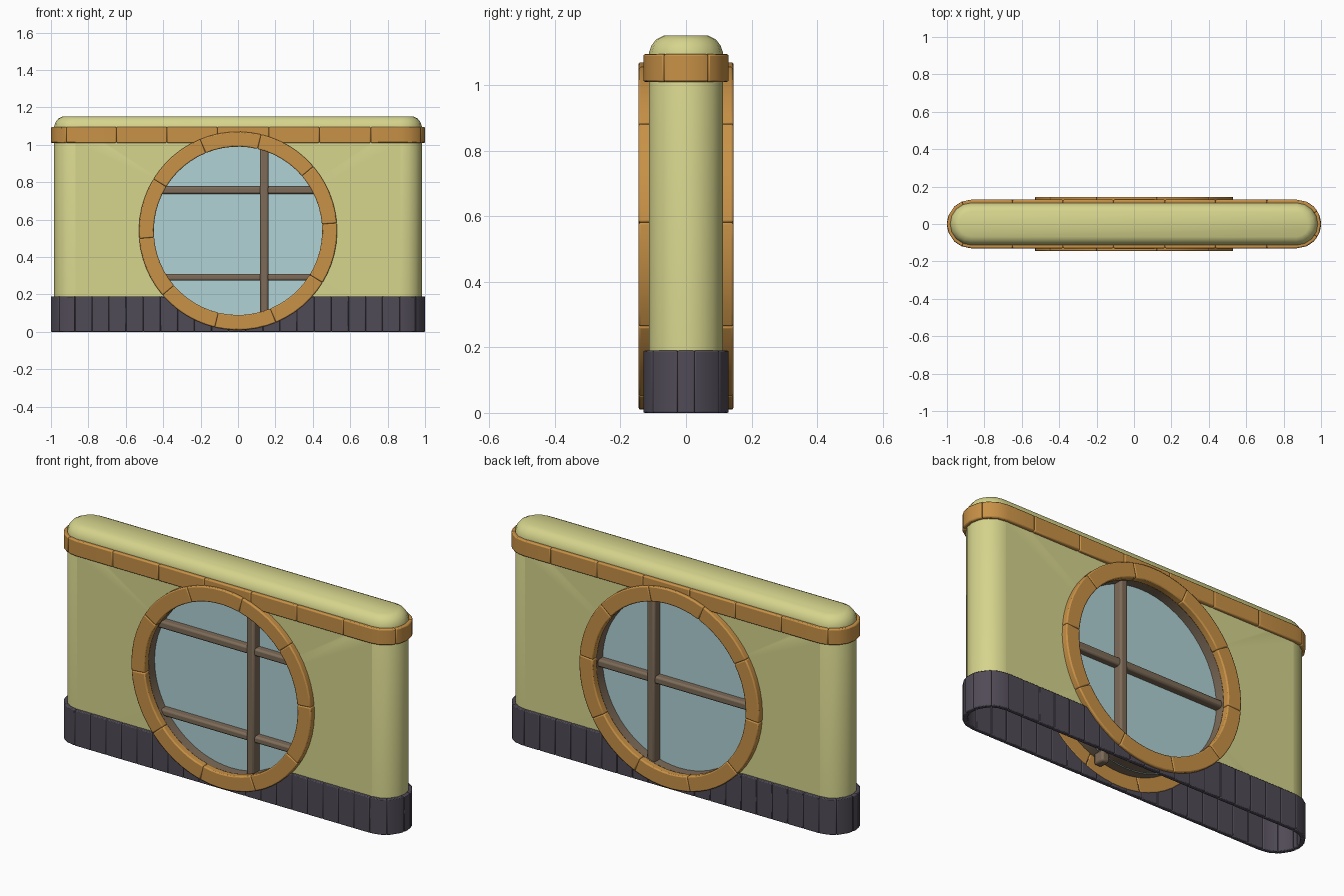
import bpy, bmesh, math
from math import pi, sin, cos, sqrt

if "Cube" in bpy.data.objects:
    bpy.data.objects.remove(bpy.data.objects["Cube"])

C = 0.87            # centre of the rounded ends
R = 0.13            # radius of trim around the ends
RW = 0.113          # radius of wall ends
ZC = 0.54           # window centre height
HOLE = 0.46
L = 2 * C + pi * R  # half perimeter of the trim path


def material(name, rgb):
    m = bpy.data.materials.new(name)
    m.diffuse_color = (*rgb, 1)
    m.use_nodes = True
    m.node_tree.nodes["Principled BSDF"].inputs["Base Color"].default_value = m.diffuse_color
    return m


PLASTER = material("pale_yellow_plaster", (0.67, 0.66, 0.265))
ORANGE = material("orange_trim", (0.58, 0.285, 0.062))
STONE = material("dark_slate", (0.080, 0.069, 0.093))
GLASS = material("pale_blue_glass", (0.44, 0.645, 0.665))
WOOD = material("brown_wood", (0.205, 0.147, 0.098))


def finish(bm, name, mat, bevel=0, angle=35, recalc=True):
    bmesh.ops.remove_doubles(bm, verts=bm.verts, dist=1e-5)
    if recalc:
        bmesh.ops.recalc_face_normals(bm, faces=bm.faces)
    me = bpy.data.meshes.new(name)
    bm.to_mesh(me)
    bm.free()
    me.materials.append(mat)
    ob = bpy.data.objects.new(name, me)
    bpy.context.collection.objects.link(ob)
    bpy.ops.object.select_all(action='DESELECT')
    ob.select_set(True)
    bpy.context.view_layer.objects.active = ob
    bpy.ops.object.shade_smooth_by_angle(angle=math.radians(angle))
    if bevel:
        b = ob.modifiers.new("bevel", 'BEVEL')
        b.width, b.segments, b.limit_method = bevel, 2, 'ANGLE'
        b.angle_limit = math.radians(40)
    return ob


def sweep(bm, sections):
    """Closed block from a run of four-point sections."""
    rows = [[bm.verts.new(p) for p in s] for s in sections]
    for a, b in zip(rows, rows[1:]):
        for i in range(4):
            j = (i + 1) % 4
            bm.faces.new((a[i], a[j], b[j], b[i]))
    bm.faces.new(rows[0])
    bm.faces.new(rows[-1])


def path(s, r):
    """Point at distance s round the plan outline, starting at the left tip."""
    s %= 2 * L
    back = s > L
    if back:
        s = 2 * L - s
    q = pi * R / 2
    if s < q:
        x, y = -C - r * cos(s / R), -r * sin(s / R)
    elif s < q + 2 * C:
        x, y = s - q - C, -r
    else:
        f = (s - q - 2 * C) / R
        x, y = C + r * sin(f), -r * cos(f)
    return x, -y if back else y


def trim(name, mat, half_cuts, r_out, z0, top, bevel):
    """Ring of separate blocks round the wall, same cuts front and back."""
    q = pi * R / 2
    knots = [q * i / 4 for i in range(5)]
    knots += [L - k for k in knots]
    knots += [2 * L - k for k in knots]
    knots += [k + 2 * L for k in knots]
    half_cuts = sorted(half_cuts)
    cuts = half_cuts + [2 * L - s for s in reversed(half_cuts)]
    cuts.append(cuts[0] + 2 * L)
    bm = bmesh.new()
    for a, b in zip(cuts, cuts[1:]):
        ss = [a] + sorted({round(k, 5) for k in knots if a + .004 < k < b - .004}) + [b]
        secs = []
        for s in ss:
            xi, yi = path(s, RW - 0.006)
            xo, yo = path(s, r_out)
            z1 = top(xo)
            secs.append([(xi, yi, z0), (xo, yo, z0), (xo, yo, z1), (xi, yi, z1)])
        sweep(bm, secs)
    # blocks touch, so weld nothing: keep them apart
    me_ob = finish_blocks(bm, name, mat, bevel)
    return me_ob


def finish_blocks(bm, name, mat, bevel):
    bmesh.ops.recalc_face_normals(bm, faces=bm.faces)
    me = bpy.data.meshes.new(name)
    bm.to_mesh(me)
    tmp = bmesh.new()
    bm.free()
    tmp.free()
    me.materials.append(mat)
    ob = bpy.data.objects.new(name, me)
    bpy.context.collection.objects.link(ob)
    b = ob.modifiers.new("bevel", 'BEVEL')
    b.width, b.segments, b.limit_method = bevel, 2, 'ANGLE'
    b.angle_limit = math.radians(40)
    bpy.ops.object.select_all(action='DESELECT')
    ob.select_set(True)
    bpy.context.view_layer.objects.active = ob
    bpy.ops.object.shade_smooth_by_angle(angle=math.radians(35))
    return ob


# Wall: open-bottomed shell with a round hole in the front and the back
bm = bmesh.new()
ZT = 1.10
corners = [math.atan2(z - ZC, x) for x in (-C, C) for z in (0, ZT)]
angs = sorted([2 * pi * i / 64 - pi for i in range(64)] + corners)
for y in (-RW, RW):
    inner, outer = [], []
    for t in angs:
        c, s = cos(t), sin(t)
        k = min(C / max(abs(c), 1e-9), ((ZT - ZC) if s > 0 else ZC) / max(abs(s), 1e-9))
        inner.append(bm.verts.new((HOLE * c, y, ZC + HOLE * s)))
        outer.append(bm.verts.new((k * c, y, ZC + k * s)))
    for i in range(len(angs)):
        j = (i + 1) % len(angs)
        bm.faces.new((inner[i], outer[i], outer[j], inner[j]))


def stadium(r):
    a = [-pi / 2 + pi * i / 8 for i in range(9)]
    return [(C + r * cos(t), r * sin(t)) for t in a] + [(-C - r * cos(t), -r * sin(t)) for t in a]


lower = stadium(RW)
for start in (0, 9):       # rounded ends
    lo = [bm.verts.new((x, y, 0)) for x, y in lower[start:start + 9]]
    hi = [bm.verts.new((x, y, ZT)) for x, y in lower[start:start + 9]]
    for i in range(8):
        bm.faces.new((lo[i], lo[i + 1], hi[i + 1], hi[i]))
rows = []                  # rounded top
for inset, z in ((0, ZT), (.008, 1.122), (.022, 1.14), (.046, 1.152)):
    rows.append([bm.verts.new((x, y, z)) for x, y in stadium(RW - inset)])
for a, b in zip(rows, rows[1:]):
    for i in range(18):
        j = (i + 1) % 18
        bm.faces.new((a[i], a[j], b[j], b[i]))
bm.faces.new(rows[-1])
finish(bm, "wall", PLASTER, angle=40)

# Trim band under the top
q = pi * R / 2
band_cuts = [q + C + x for x in (-.65, -.38, -.11, .165, .435, .71)]
band_cuts += [q - R * math.asin(.05 / R), q + 2 * C + R * math.asin(.11 / R)]
trim("top_band", ORANGE, band_cuts, R, 1.01, lambda x: 1.095, 0.006)


# Stone base blocks, cut down where the window ring crosses them
def base_top(x):
    return min(0.19, ZC - sqrt(.49 ** 2 - x * x)) if abs(x) < .49 else 0.19


trim("base_blocks", STONE, [L - .027 - .0914 * k for k in range(24)], R, 0, base_top, 0.004)

# Window rings of ten curved blocks, glass and bars on both sides
for side, sgn in (("front", -1), ("back", 1)):
    bm = bmesh.new()
    for k in range(10):
        secs = []
        for i in range(7):
            t = math.radians(4.5 + 36 * k + 6 * i)
            secs.append([(r * cos(t), sgn * y, ZC + r * sin(t))
                         for r, y in ((.45, .105), (.53, .105), (.53, .145), (.45, .145))])
        sweep(bm, secs)
    finish_blocks(bm, side + "_window_ring", ORANGE, 0.006)

    bm = bmesh.new()
    bm.faces.new([bm.verts.new((HOLE * cos(-sgn * t), sgn * .052, ZC + HOLE * sin(-sgn * t)))
                  for t in (2 * pi * i / 64 for i in range(64))])
    bm.normal_update()
    if bm.faces[:][0].normal.y * sgn < 0:
        bmesh.ops.reverse_faces(bm, faces=bm.faces[:])
    finish(bm, side + "_glass", GLASS, recalc=False)

    bars = [(.14, None, .022, .098)]
    bars += [(None, .757, .02, .09), (None, .292, .018, .09)] if sgn < 0 else [(None, .535, .02, .09)]
    bm = bmesh.new()
    for x, z, h, d in bars:
        secs = []
        off = x if z is None else z - ZC
        half = sqrt(HOLE ** 2 - off ** 2) + (.04 if z is None else .01)
        for e in (-half, half):
            prof = [(-h, .035), (h, .035), (h, d), (-h, d)]
            if z is None:
                secs.append([(x + u, sgn * v, ZC + e) for u, v in prof])
            else:
                secs.append([(e, sgn * v, z + u) for u, v in prof])
        sweep(bm, secs)
    finish_blocks(bm, side + "_window_bars", WOOD, 0.01)

# Wooden lining of the window opening
bm = bmesh.new()
loops = [[bm.verts.new((.455 * cos(t), y, ZC + .455 * sin(t))) for t in (2 * pi * i / 64 for i in range(64))]
         for y in (-.12, .12)]
for i in range(64):
    j = (i + 1) % 64
    bm.faces.new((loops[0][i], loops[1][i], loops[1][j], loops[0][j]))
finish(bm, "window_lining", WOOD)
